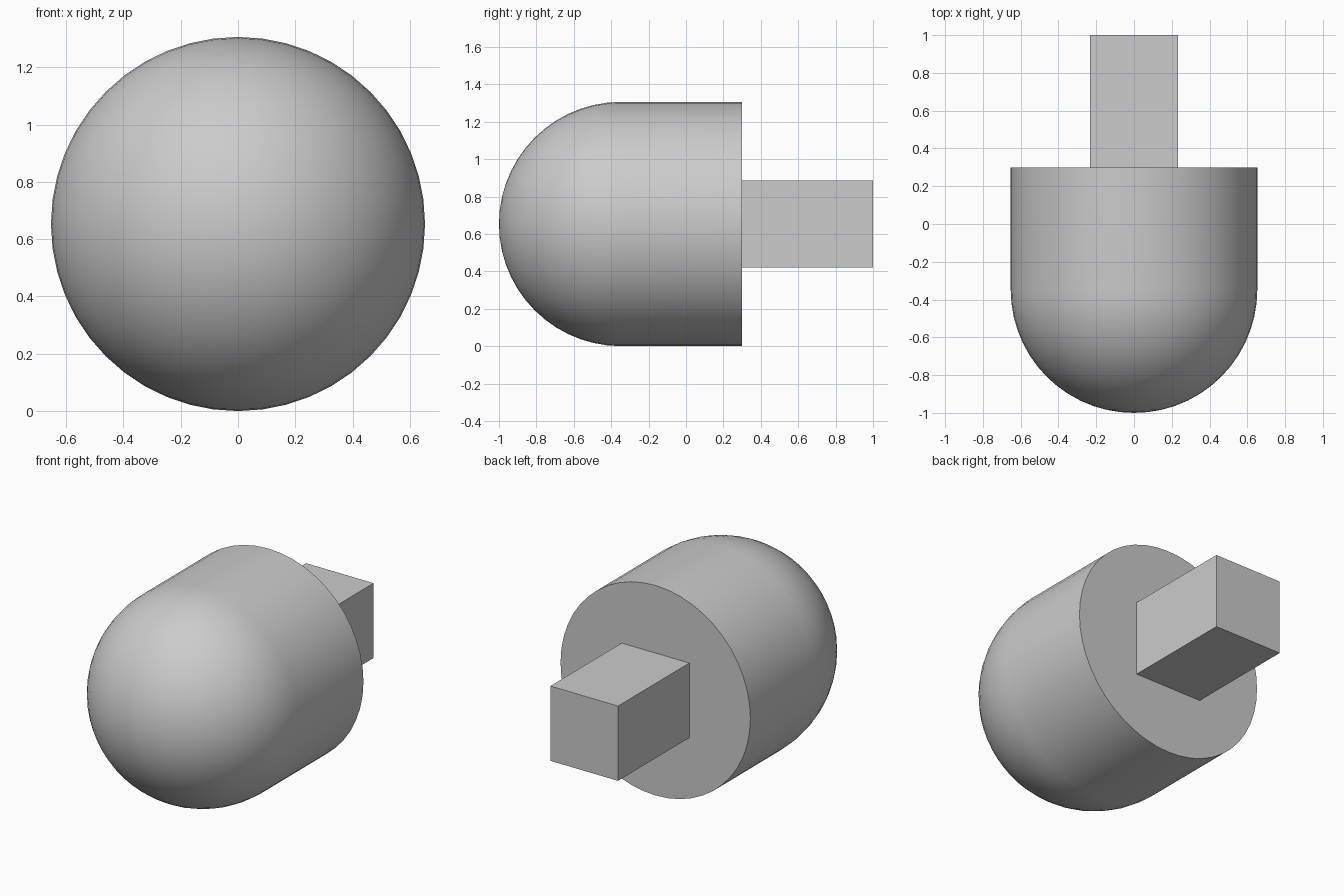
import bpy, bmesh
from math import sin, cos, pi, radians
from mathutils import Matrix, Vector

cube = bpy.data.objects.get("Cube")
if cube:
    bpy.data.objects.remove(cube, do_unlink=True)

RADIUS = 0.653
BACK = 0.3
SEGMENTS = 48
RINGS = 14

grey = bpy.data.materials.new("plain grey")
grey.use_nodes = True
color = (0.6, 0.6, 0.6, 1)
grey.diffuse_color = color
grey.node_tree.nodes["Principled BSDF"].inputs["Base Color"].default_value = color


def add_object(name, bm):
    bmesh.ops.recalc_face_normals(bm, faces=bm.faces)
    mesh = bpy.data.meshes.new(name)
    bm.to_mesh(mesh)
    bm.free()
    mesh.materials.append(grey)
    obj = bpy.data.objects.new(name, mesh)
    bpy.context.collection.objects.link(obj)
    return obj


# Domed body: quarter-circle nose, straight wall and flat back, spun about y
bm = bmesh.new()
centre = Vector((0, 0, RADIUS))
angles = [i / RINGS * pi / 2 for i in range(RINGS + 1)]
profile = [(RADIUS * sin(a), RADIUS - 1 - RADIUS * cos(a)) for a in angles]
profile += [(RADIUS, BACK), (0, BACK)]
verts = [bm.verts.new((0, y, RADIUS + r)) for r, y in profile]
edges = [bm.edges.new(pair) for pair in zip(verts, verts[1:])]
bmesh.ops.spin(bm, geom=verts + edges, cent=centre, axis=(0, 1, 0),
               angle=2 * pi, steps=SEGMENTS)
bmesh.ops.remove_doubles(bm, verts=bm.verts, dist=0.0005)
body = add_object("domed_body", bm)

bpy.ops.object.select_all(action="DESELECT")
body.select_set(True)
bpy.context.view_layer.objects.active = body
bpy.ops.object.shade_smooth_by_angle(angle=radians(30))

# Square stem on the back
bm = bmesh.new()
bmesh.ops.create_cube(bm, size=1, matrix=Matrix.Translation((0, (1 + BACK) / 2, RADIUS))
                      @ Matrix.Diagonal((0.465, 1 - BACK, 0.465, 1)))
add_object("square_stem", bm)
